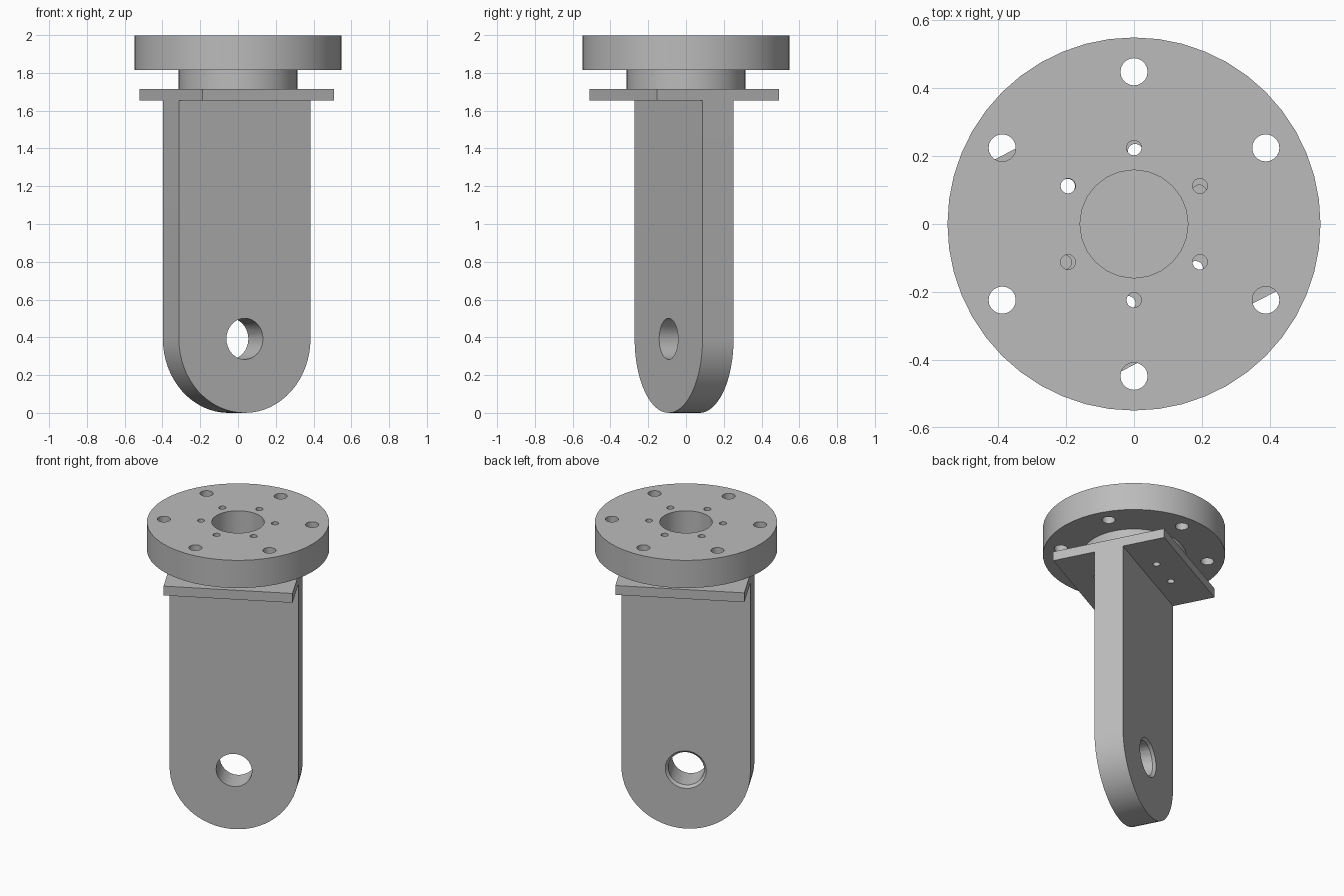
import bpy, bmesh, math
from mathutils import Matrix, Vector

cube = bpy.data.objects.get("Cube")
if cube:
    bpy.data.objects.remove(cube, do_unlink=True)

TURN = math.radians(27.3)               # lug is turned against the flange
LUG_FRAME = Matrix.Translation((-0.007, -0.01, 0)) @ Matrix.Rotation(TURN, 4, 'Z')
WIDTH, THICK = 0.784, 0.185
PLATE_Z, NECK_Z, FLANGE_Z, TOP_Z = 1.654, 1.716, 1.814, 1.998

grey = bpy.data.materials.new("metal grey")
grey.use_nodes = True
colour = (0.5, 0.5, 0.5, 1)
grey.diffuse_color = colour
grey.node_tree.nodes["Principled BSDF"].inputs["Base Color"].default_value = colour


def prism(name, outline, low, high):
    """Extrude a flat outline along z."""
    bm = bmesh.new()
    face = bm.faces.new([bm.verts.new((x, y, low)) for x, y in outline])
    out = bmesh.ops.extrude_face_region(bm, geom=[face])
    verts = [v for v in out["geom"] if isinstance(v, bmesh.types.BMVert)]
    bmesh.ops.translate(bm, verts=verts, vec=(0, 0, high - low))
    bmesh.ops.recalc_face_normals(bm, faces=bm.faces)
    mesh = bpy.data.meshes.new(name)
    bm.to_mesh(mesh)
    bm.free()
    mesh.materials.append(grey)
    obj = bpy.data.objects.new(name, mesh)
    bpy.context.collection.objects.link(obj)
    return obj


def circle(radius, count, start=0.0, sweep=math.tau):
    return [(radius * math.cos(start + sweep * i / count),
             radius * math.sin(start + sweep * i / count)) for i in range(count)]


def drill(obj, matrix, radius, low, high, count=24, end_radius=None):
    """Cut a round or tapered hole along the local z axis of matrix."""
    cutter = prism("cutter", circle(radius, count), low, high)
    if end_radius:
        for v in cutter.data.vertices:
            if v.co.z > (low + high) / 2:
                v.co.xy *= end_radius / radius
    cutter.data.transform(matrix)
    cutter.hide_render = True
    mod = obj.modifiers.new("hole", 'BOOLEAN')
    mod.operation, mod.solver, mod.object = 'DIFFERENCE', 'EXACT', cutter
    bpy.context.view_layer.objects.active = obj
    bpy.ops.object.modifier_apply(modifier=mod.name)
    bpy.data.objects.remove(cutter, do_unlink=True)


def drill_ring(obj, frame, ring, radius, start, low, high):
    for i in range(6):
        a = start + i * math.tau / 6
        spot = Matrix.Translation((ring * math.cos(a), ring * math.sin(a), 0))
        drill(obj, frame @ spot, radius, low, high, 20)


def rectangle(w, d):
    return [(-w / 2, -d / 2), (w / 2, -d / 2), (w / 2, d / 2), (-w / 2, d / 2)]


# Flange disc and its neck, with the centre bore and two bolt circles
flange = prism("flange", circle(0.549, 48), FLANGE_Z, TOP_Z)
neck = prism("neck", circle(0.314, 48), NECK_Z, FLANGE_Z)
identity = Matrix.Identity(4)
for part in (flange, neck):
    drill(part, identity, 0.159, 1.6, 2.1)
    drill_ring(part, identity, 0.224, 0.022, math.pi / 6, 1.6, 2.1)
drill_ring(flange, identity, 0.448, 0.04, math.pi / 6, 1.6, 2.1)

# Mounting plate, drilled to match the inner bolt circle
plate = prism("mounting_plate", rectangle(WIDTH, 0.725), PLATE_Z, NECK_Z)
plate.data.transform(LUG_FRAME)
drill_ring(plate, LUG_FRAME, 0.224, 0.022, 0, 1.6, 1.8)

# Lug with a round lower end; drawn flat, then stood up
r = WIDTH / 2
outline = [(x, y + r) for x, y in circle(r, 32, math.pi, math.pi)]
outline += [(r, r), (r, PLATE_Z), (-r, PLATE_Z)]
lug = prism("lug", outline, -THICK / 2, THICK / 2)
stand = LUG_FRAME @ Matrix.Rotation(math.pi / 2, 4, 'X')
lug.data.transform(stand)

# Pin hole, chamfered at the back
pin = stand @ Matrix.Translation(Vector((0, r, 0)))
drill(lug, pin, 0.109, -0.2, 0.2, 32)
back = pin @ Matrix.Rotation(math.pi, 4, 'X')
drill(lug, back, 0.107, THICK / 2 - 0.018, THICK / 2 + 0.002, 32, 0.127)

# Smooth round walls, sharp edges
bpy.ops.object.select_all(action='DESELECT')
for part in (flange, neck, plate, lug):
    part.select_set(True)
bpy.context.view_layer.objects.active = lug
bpy.ops.object.shade_smooth_by_angle(angle=math.radians(30))
